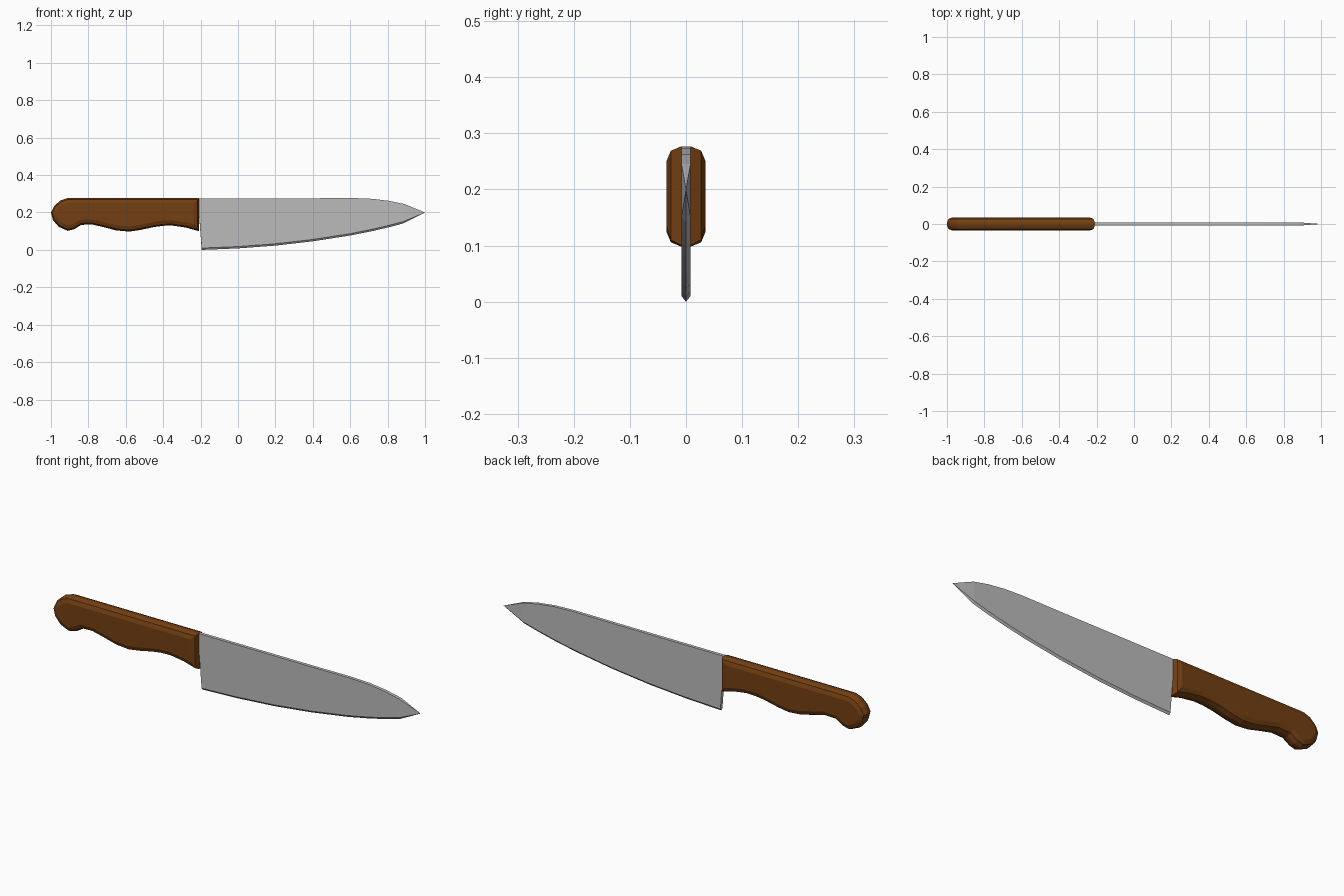
import bpy, bmesh

if "Cube" in bpy.data.objects:
    bpy.data.objects.remove(bpy.data.objects["Cube"])


def material(name, rgb):
    m = bpy.data.materials.new(name)
    m.diffuse_color = (*rgb, 1)
    m.use_nodes = True
    m.node_tree.nodes["Principled BSDF"].inputs["Base Color"].default_value = m.diffuse_color
    return m


def finish(bm, name, mat):
    bmesh.ops.recalc_face_normals(bm, faces=bm.faces[:])
    mesh = bpy.data.meshes.new(name)
    bm.to_mesh(mesh)
    bm.free()
    mesh.materials.append(mat)
    obj = bpy.data.objects.new(name, mesh)
    bpy.context.collection.objects.link(obj)
    return obj


steel = material("steel grey", (0.5, 0.5, 0.5))
wood = material("brown wood", (0.17, 0.05, 0.006))

# Blade: five-sided sections (flat spine, flat sides, ground edge) closing to a tip
HALF = 0.008
GRIND = 0.01
# spine x, spine z, edge x, edge z
stations = [
    (-0.215, 0.276, -0.194, 0.0), (0.0, 0.276, 0.0, 0.008),
    (0.2, 0.276, 0.2, 0.023), (0.4, 0.276, 0.4, 0.046),
    (0.62, 0.277, 0.6, 0.077), (0.72, 0.273, 0.72, 0.101),
    (0.81, 0.262, 0.81, 0.122), (0.89, 0.245, 0.885, 0.142),
]
bm = bmesh.new()
rings = []
for sx, sz, ex, ez in stations:
    pts = [(sx, -HALF, sz), (sx, HALF, sz), (ex, HALF, ez + GRIND),
           (ex, 0, ez), (ex, -HALF, ez + GRIND)]
    rings.append([bm.verts.new(p) for p in pts])
for a, b in zip(rings, rings[1:]):
    for i in range(5):
        j = (i + 1) % 5
        bm.faces.new((a[i], a[j], b[j], b[i]))
bm.faces.new(rings[0])
tip = bm.verts.new((1.0, 0, 0.2))
for i in range(5):
    bm.faces.new((rings[-1][i], rings[-1][(i + 1) % 5], tip))
finish(bm, "blade", steel)

# Handle: side profile extruded across, with both rims rounded in two steps
profile = [
    (-0.209, 0.277), (-0.912, 0.277), (-0.95, 0.264), (-0.983, 0.235),
    (-1.0, 0.2), (-0.99, 0.16), (-0.958, 0.123), (-0.91, 0.102),
    (-0.875, 0.111), (-0.838, 0.134), (-0.78, 0.136), (-0.72, 0.122),
    (-0.65, 0.104), (-0.58, 0.098), (-0.52, 0.107), (-0.45, 0.122),
    (-0.4, 0.129), (-0.35, 0.13), (-0.28, 0.12), (-0.209, 0.1),
]
DEPTH = 0.035
bm = bmesh.new()
front = [bm.verts.new((x, -DEPTH, z)) for x, z in profile]
back = [bm.verts.new((x, DEPTH, z)) for x, z in profile]
bm.faces.new(front)
bm.faces.new(back)
for i in range(len(profile)):
    j = (i + 1) % len(profile)
    bm.faces.new((front[i], front[j], back[j], back[i]))
bmesh.ops.recalc_face_normals(bm, faces=bm.faces[:])
rim = [e for e in bm.edges if abs(e.verts[0].co.y - e.verts[1].co.y) < 1e-5]
bmesh.ops.bevel(bm, geom=rim, offset=0.027, segments=2, profile=0.5,
                affect='EDGES', clamp_overlap=False)
finish(bm, "handle", wood)
